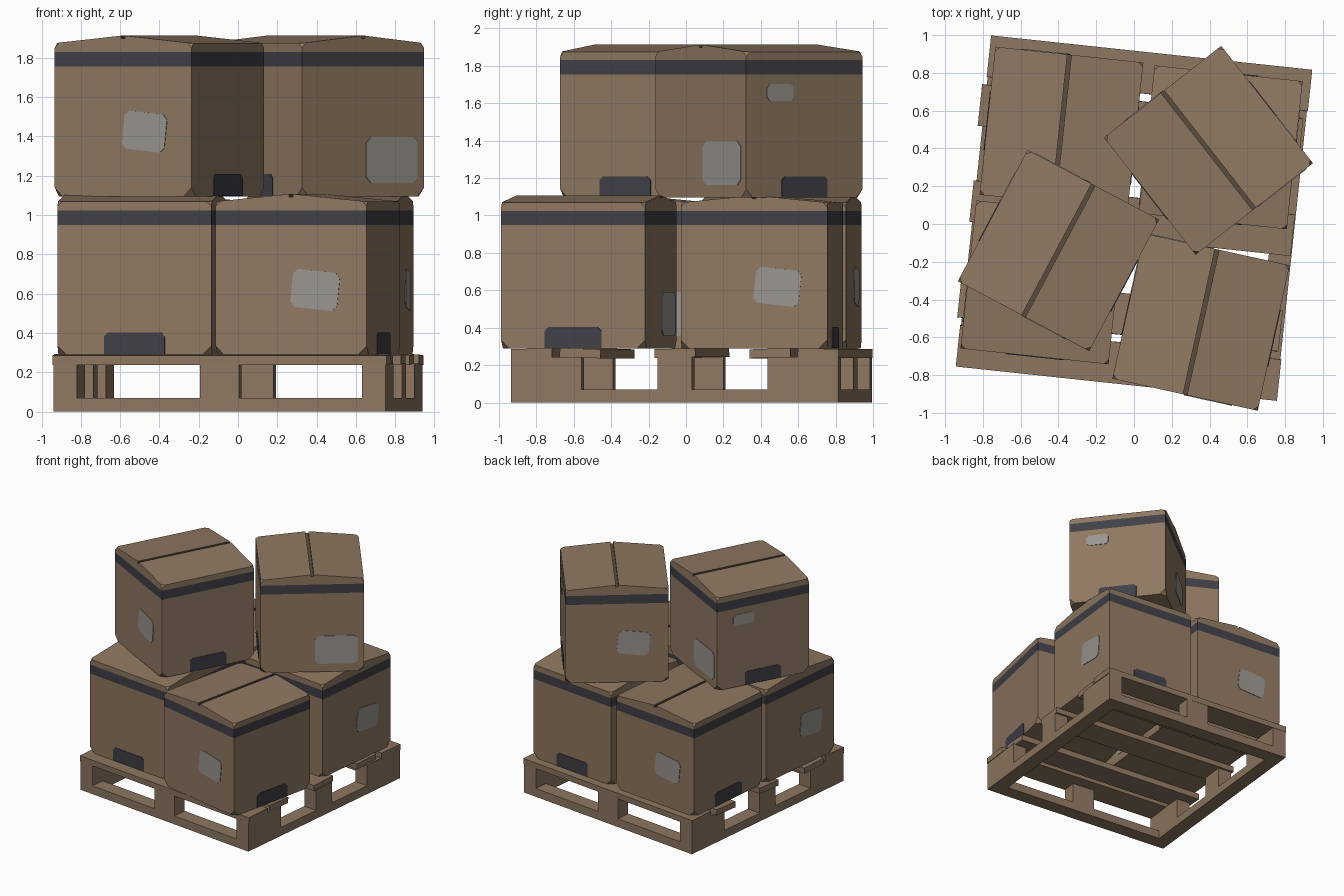
import bpy, bmesh, math
from mathutils import Matrix, Vector

if "Cube" in bpy.data.objects:
    bpy.data.objects.remove(bpy.data.objects["Cube"])


def mat(name, c):
    m = bpy.data.materials.new(name)
    m.diffuse_color = (*c, 1)
    m.use_nodes = True
    m.node_tree.nodes["Principled BSDF"].inputs["Base Color"].default_value = m.diffuse_color
    return m


CARD = mat("cardboard_brown", (0.275, 0.188, 0.121))
WOOD = mat("pallet_wood", (0.27, 0.185, 0.12))
DARK = mat("dark_tape", (0.051, 0.051, 0.064))
GREY = mat("grey_label", (0.32, 0.30, 0.275))
SEAM = mat("seam_shadow_brown", (0.10, 0.073, 0.048))


def finish(bm, name, mats, M):
    bmesh.ops.recalc_face_normals(bm, faces=bm.faces)
    me = bpy.data.meshes.new(name)
    bm.to_mesh(me)
    bm.free()
    for m in mats:
        me.materials.append(m)
    ob = bpy.data.objects.new(name, me)
    ob.matrix_world = M
    bpy.context.collection.objects.link(ob)
    return ob


def rot(deg, axis='Z'):
    return Matrix.Rotation(math.radians(deg), 4, axis)


def extrude(pts, vec, M=Matrix()):
    """Closed prism from a flat outline."""
    bm = bmesh.new()
    f = bm.faces.new([bm.verts.new(M @ Vector(p)) for p in pts])
    g = bmesh.ops.extrude_face_region(bm, geom=[f])
    vs = [v for v in g['geom'] if isinstance(v, bmesh.types.BMVert)]
    bmesh.ops.translate(bm, verts=vs, vec=M.to_3x3() @ Vector(vec))
    return bm


# ---------- pallet ----------
PALLET = Matrix.Translation((0, 0.03, 0)) @ rot(-6.1)


def board(name, x, y, z, sx, sy, sz, roll=0, yaw=0):
    bm = bmesh.new()
    bmesh.ops.create_cube(bm, size=1, matrix=Matrix.Diagonal((sx, sy, sz, 1)))
    finish(bm, name, [WOOD],
           PALLET @ Matrix.Translation((x, y, z)) @ rot(yaw) @ rot(roll, 'X'))


HX, HY, W = 0.85, 0.88, 0.12
for s in (-1, 1):
    # bottom frame
    board("bottom_side_runner", s * (HX - W / 2), 0, 0.035, W, 2 * HY, 0.07)
    board("bottom_end_runner", 0, s * (HY - W / 2), 0.035, 2 * (HX - W), W, 0.07)
    # blocks
    for t in (-1, 1):
        board("corner_block", s * (HX - W / 2), t * (HY - 0.19), 0.157, W, 0.38, 0.175)
    board("side_block", s * (HX - W / 2), 0, 0.157, W, 0.185, 0.175)
    board("end_block", 0, s * (HY - W / 2), 0.157, 0.2, W, 0.175)
# deck slats: local y, x shift, roll
for y, dx, roll in ((-0.77, 0, 1), (-0.51, -0.02, -2), (0, -0.01, 1.5),
                    (0.51, -0.02, 2), (0.772, 0, -1)):
    board("deck_slat", dx, y, 0.264, 1.71, 0.22, 0.048, roll)

# ---------- boxes ----------
H = 0.394        # half width
EAVE, RIDGE = 0.78, 0.818


def label(name, M, face, u, z, w, h, cut, material, tilt=0, flat_bottom=False):
    """Thin plate with cut corners on side `face` (quarter turns from front)."""
    a, b = w / 2, h / 2
    low = 0.001 if flat_bottom else cut
    pts = [(-a + low, -b), (a - low, -b), (a, -b + low), (a, b - cut),
           (a - cut, b), (-a + cut, b), (-a, b - cut), (-a, -b + low)]
    T = rot(90 * face) @ Matrix.Translation((u, -H + 0.001, z)) @ rot(tilt, 'Y')
    bm = extrude([(p, 0, q) for p, q in pts], (0, -0.005, 0), T)
    finish(bm, name, [material], M)


def box(name, x, y, z, turn):
    M = Matrix.Translation((x, y, z)) @ rot(turn)
    g = 0.011    # half seam width
    prof = [(-H, 0), (H, 0), (H, EAVE), (g, RIDGE), (g, RIDGE - 0.015),
            (-g, RIDGE - 0.015), (-g, RIDGE), (-H, EAVE)]
    bm = extrude([(px, -H, pz) for px, pz in prof], (0, 2 * H, 0))
    # dented corners
    for off, low in ((0.045, True), (0.025, False)):
        vs = [v for v in bm.verts if abs(v.co.x) > H - 1e-4
              and abs(v.co.y) > H - 1e-4 and (v.co.z < 0.01) == low
              and (v.co.z < 0.001 or v.co.z > EAVE - 0.001)]
        bmesh.ops.bevel(bm, geom=vs, offset=off, offset_type='OFFSET',
                        segments=1, affect='VERTICES')
    # tape band round the sides
    for h in (0.66, 0.735):
        bmesh.ops.bisect_plane(bm, geom=bm.verts[:] + bm.edges[:] + bm.faces[:],
                               plane_co=(0, 0, h), plane_no=(0, 0, 1))
    for f in bm.faces:
        c = f.calc_center_median()
        if 0.665 < c.z < 0.73 and abs(f.normal.z) < 0.1 and max(abs(c.x), abs(c.y)) > H - 0.01:
            f.material_index = 1
        elif abs(c.x) < g + 0.002 and c.z > RIDGE - 0.02 and len(f.verts) == 4:
            f.material_index = 2
    finish(bm, name, [CARD, DARK, SEAM], M)
    # printed marks
    label(name + "_tilted_label", M, 0, 0.125, 0.33, 0.245, 0.195, 0.025, GREY, 6)
    label(name + "_side_mark", M, 1, 0, 0.058, 0.31, 0.112, 0.02, DARK, 0, True)
    label(name + "_large_label", M, 2, 0.185, 0.185, 0.33, 0.235, 0.03, GREY)
    label(name + "_far_side_mark", M, 3, 0, 0.058, 0.31, 0.112, 0.02, DARK, 0, True)
    label(name + "_small_label", M, 3, -0.165, 0.562, 0.18, 0.09, 0.02, GREY)


LOW, TOP = 0.289, 1.095
box("lower_box_back_left", -0.384, 0.505, LOW, 173.9)
box("lower_box_back_right", 0.459, 0.406, LOW, 83.9)
box("lower_box_front_left", -0.485, -0.309, LOW, -96.1)
box("lower_box_front_right", 0.355, -0.519, LOW, -12.4)
box("upper_box_right", 0.394, 0.39, TOP, 218)
box("upper_box_left", -0.40, -0.14, TOP, -28)
